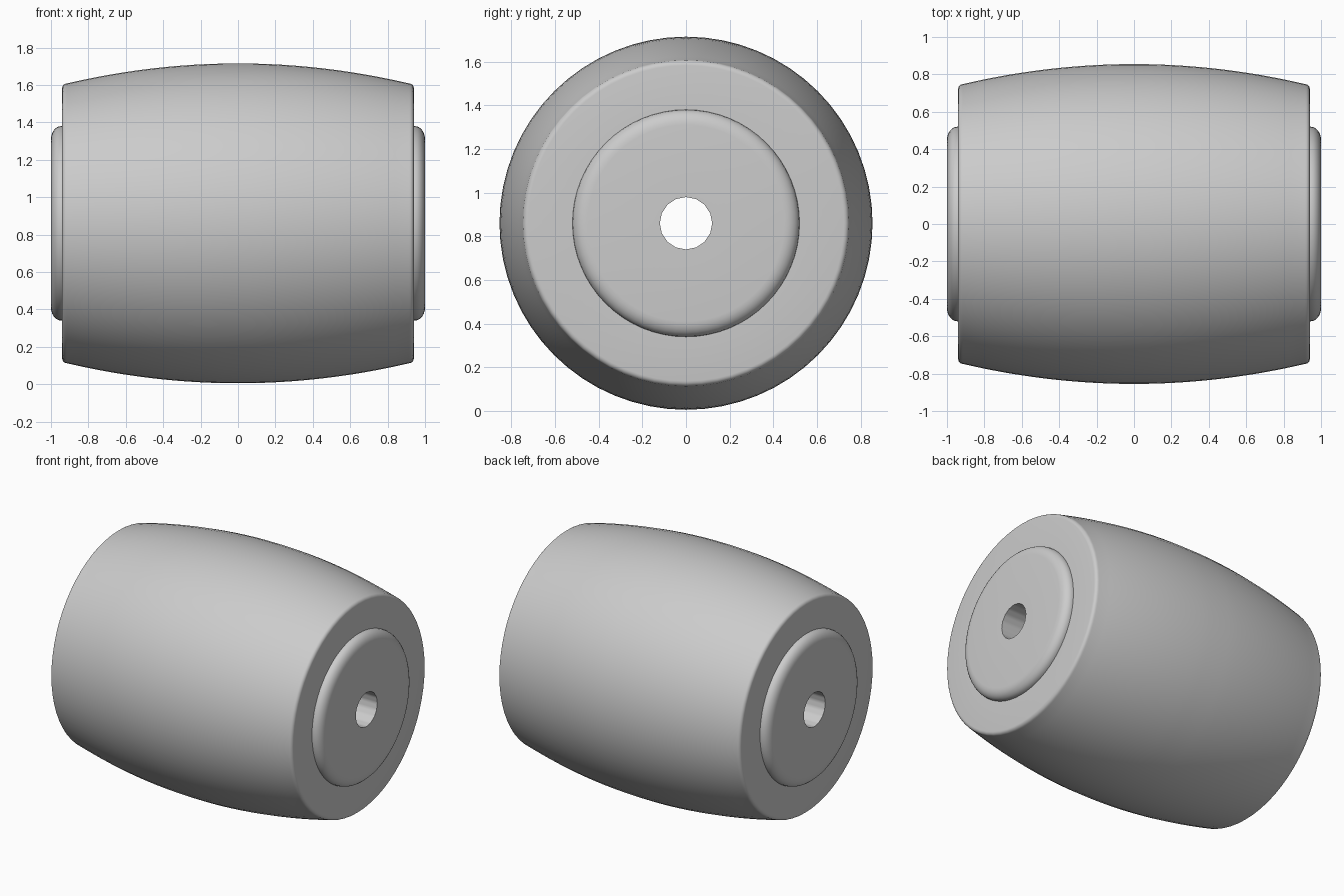
import bpy, bmesh, math

cube = bpy.data.objects.get("Cube")
if cube:
    bpy.data.objects.remove(cube, do_unlink=True)

CENTRE_Z = 0.86
SEGMENTS = 64
BORE_SIDES = 16

grey = bpy.data.materials.new("plain_grey")
grey.use_nodes = True
grey.diffuse_color = (0.6, 0.6, 0.6, 1)
grey.node_tree.nodes["Principled BSDF"].inputs["Base Color"].default_value = (0.6, 0.6, 0.6, 1)


def lathe(name, profile, segments, closed=False):
    """Spin (x, radius) points around the x axis."""
    bm = bmesh.new()
    rings = []
    for x, r in profile:
        angles = [2 * math.pi * i / segments for i in range(segments)]
        rings.append([bm.verts.new((x, r * math.sin(a), r * math.cos(a))) for a in angles])
    pairs = list(zip(rings, rings[1:]))
    if closed:
        pairs.append((rings[-1], rings[0]))
    for a, b in pairs:
        for i in range(segments):
            j = (i + 1) % segments
            bm.faces.new((a[i], a[j], b[j], b[i]))
    bmesh.ops.recalc_face_normals(bm, faces=bm.faces)
    mesh = bpy.data.meshes.new(name)
    bm.to_mesh(mesh)
    bm.free()
    obj = bpy.data.objects.new(name, mesh)
    bpy.context.collection.objects.link(obj)
    obj.location.z = CENTRE_Z
    mesh.materials.append(grey)
    return obj


def smooth(obj):
    bpy.ops.object.select_all(action='DESELECT')
    obj.select_set(True)
    bpy.context.view_layer.objects.active = obj
    bpy.ops.object.shade_smooth_by_angle(angle=math.radians(35))


def arc(cx, cr, w, h, steps):
    """Quarter ellipse from the outer radius round to the end face."""
    turns = [math.pi / 2 * i / steps for i in range(steps + 1)]
    return [(cx + w * math.sin(t), cr + h * math.cos(t)) for t in turns]


def mirrored(half):
    return [(-x, r) for x, r in reversed(half)] + half


# Barrel: bowed side, rounded rims, flat ends
bow = [(0.915 * i / 12, 0.855 - 0.107 * (i / 12) ** 2) for i in range(1, 12)]
half = bow + arc(0.915, 0.723, 0.025, 0.025, 5) + [(0.94, 0.5)]
barrel = lathe("barrel", mirrored(half), SEGMENTS, closed=True)

# Core: a round-edged hub at each end, with the bore cut through
hub = [(0.94, 0.52)] + arc(0.945, 0.45, 0.055, 0.07, 6) + [(1.0, 0.12)]
core = lathe("core", mirrored(hub), SEGMENTS, closed=True)

# Give the bore its coarser sides
step = 2 * math.pi / BORE_SIDES
for v in core.data.vertices:
    if math.hypot(v.co.y, v.co.z) < 0.2:
        off = math.atan2(v.co.y, v.co.z) % step - step / 2
        k = math.cos(step / 2) / math.cos(off)
        v.co.y *= k
        v.co.z *= k

for part in (barrel, core):
    smooth(part)
